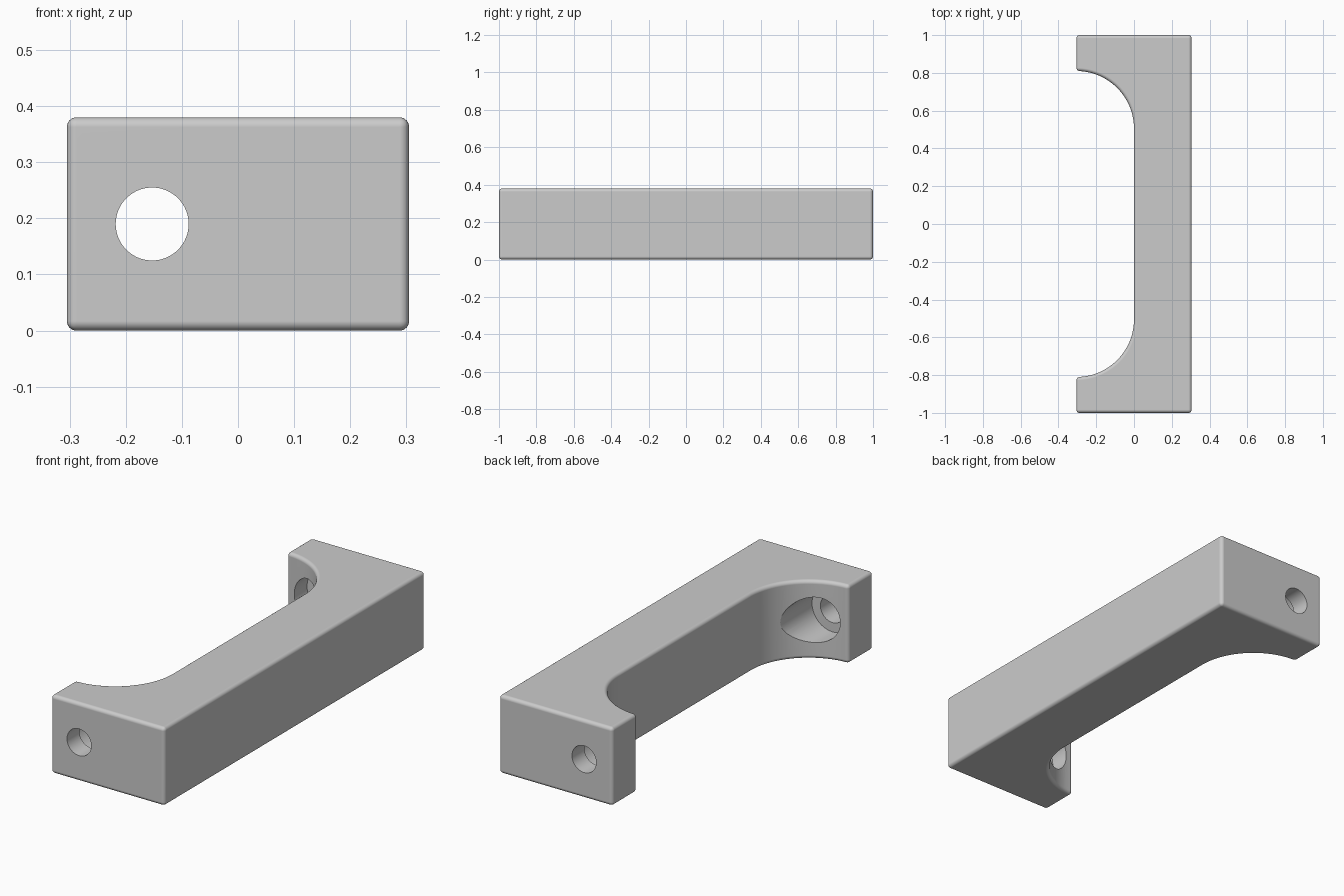
import bpy, bmesh
from math import sin, cos, pi, radians

cube = bpy.data.objects.get("Cube")
if cube:
    bpy.data.objects.remove(cube, do_unlink=True)

HALF_W, HALF_L, HEIGHT = 0.305, 1.0, 0.38
ARC_R, ARC_Y, ARC_STEPS = 0.305, 0.505, 28
HOLE_X, HOLE_R, BORE_R, SEAT_Y = -0.153, 0.065, 0.11, 0.905

# Single flat colour
grey = bpy.data.materials.new("light_grey")
grey.use_nodes = True
colour = (0.6, 0.6, 0.6, 1)
grey.diffuse_color = colour
grey.node_tree.nodes["Principled BSDF"].inputs["Base Color"].default_value = colour

# Handle outline: one half is mirrored in y to close the loop
half = [(HALF_W, HALF_L), (-HALF_W, HALF_L)]
for i in range(ARC_STEPS + 1):
    a = pi / 2 * (1 - i / ARC_STEPS)
    half.append((-HALF_W + ARC_R * cos(a), ARC_Y + ARC_R * sin(a)))
outline = half + [(x, -y) for x, y in reversed(half)]

bm = bmesh.new()
face = bm.faces.new([bm.verts.new((x, y, 0)) for x, y in outline])
top = bmesh.ops.extrude_face_region(bm, geom=[face])["geom"]
bmesh.ops.translate(bm, vec=(0, 0, HEIGHT),
                    verts=[v for v in top if isinstance(v, bmesh.types.BMVert)])
bmesh.ops.recalc_face_normals(bm, faces=bm.faces)
mesh = bpy.data.meshes.new("handle")
bm.to_mesh(mesh)
bm.free()
handle = bpy.data.objects.new("handle", mesh)
bpy.context.collection.objects.link(handle)
mesh.materials.append(grey)

# Rounded outer edges
bevel = handle.modifiers.new("rounded_edges", 'BEVEL')
bevel.width = 0.035
bevel.segments = 6
bevel.limit_method = 'ANGLE'
bevel.angle_limit = radians(40)


def cut_cylinder(name, radius, y0, y1):
    """Cut a cylinder along y out of the handle."""
    bpy.ops.mesh.primitive_cylinder_add(
        vertices=64, radius=radius, depth=abs(y1 - y0),
        location=(HOLE_X, (y0 + y1) / 2, HEIGHT / 2), rotation=(pi / 2, 0, 0))
    cutter = bpy.context.object
    cutter.name = name
    cutter.data.materials.append(grey)
    cutter.hide_render = True
    cut = handle.modifiers.new(name, 'BOOLEAN')
    cut.operation = 'DIFFERENCE'
    cut.solver = 'EXACT'
    cut.object = cutter
    return cutter


# Screw holes with wider counterbores opening on the inner curves
cutters = [cut_cylinder("screw_hole_cutter", HOLE_R, -1.2, 1.2),
           cut_cylinder("counterbore_cutter", BORE_R, -SEAT_Y, SEAT_Y)]

# Apply the cuts, then shade smoothly with sharp hole rims
bpy.ops.object.select_all(action='DESELECT')
handle.select_set(True)
bpy.context.view_layer.objects.active = handle
for name in [m.name for m in handle.modifiers]:
    bpy.ops.object.modifier_apply(modifier=name)
for cutter in cutters:
    bpy.data.objects.remove(cutter, do_unlink=True)
bpy.ops.object.shade_smooth_by_angle(angle=radians(30))
normals = handle.modifiers.new("flat_face_normals", 'WEIGHTED_NORMAL')
normals.keep_sharp = True
